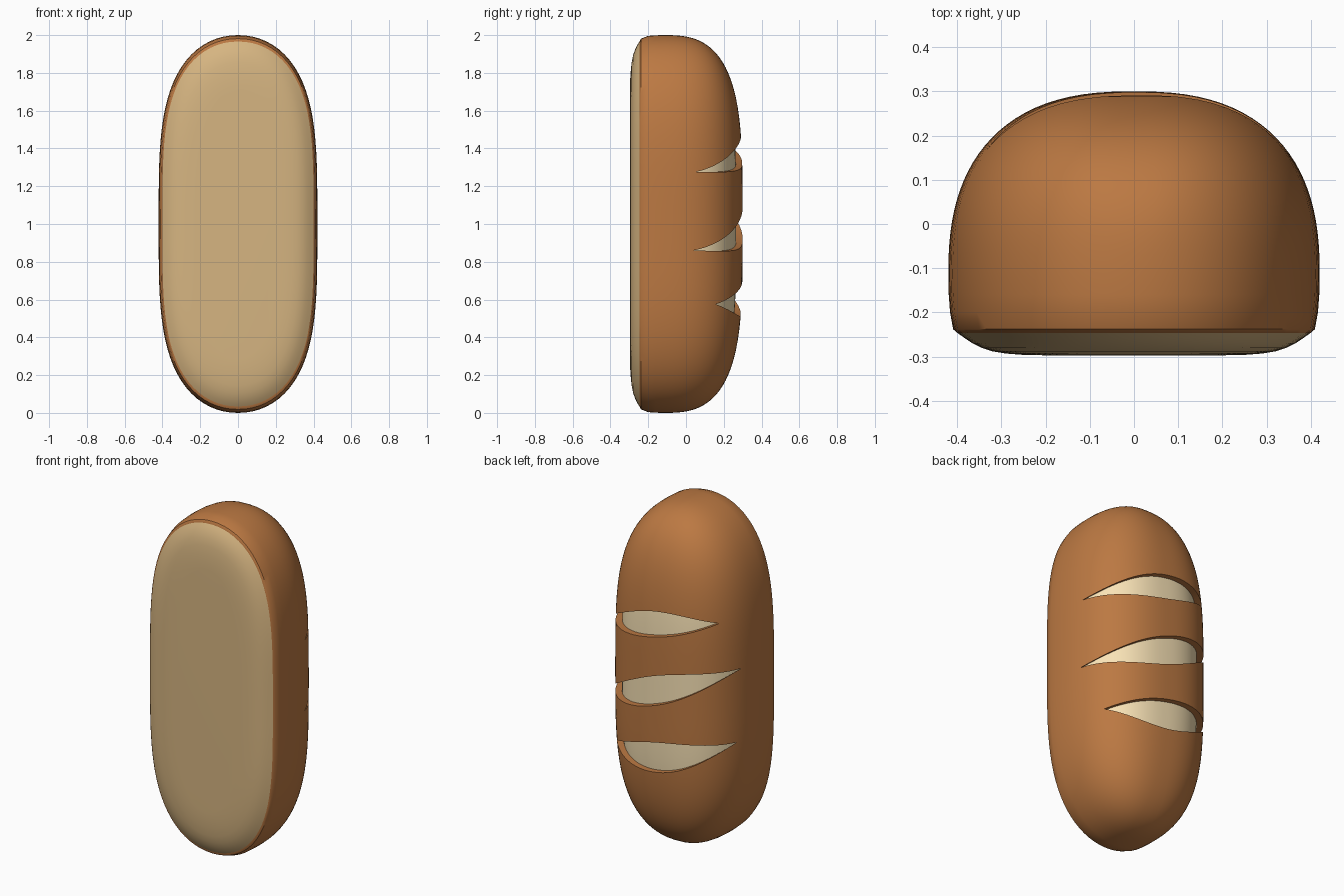
import bpy, bmesh
from math import sin, cos, pi, radians

if "Cube" in bpy.data.objects:
    bpy.data.objects.remove(bpy.data.objects["Cube"])

N = 96          # points around each outline loop
YC = -0.12      # widest level of the loaf
R = 0.42        # half width


def material(name, rgb):
    m = bpy.data.materials.new(name)
    m.diffuse_color = (*rgb, 1)
    m.use_nodes = True
    m.node_tree.nodes["Principled BSDF"].inputs["Base Color"].default_value = m.diffuse_color
    return m


def loop(y, off, stretch=1.0):
    """Outline of the loaf at depth y, inset by off."""
    r, length = R - off, 1 - off * stretch
    v = min(1, max(0, (y - YC) / r))
    tm = (1 - v ** (1 / 0.35)) ** (1 / 3.7)
    pts = []
    for i in range(N):
        a = 2 * pi * i / N
        t = tm * abs(sin(a))
        s = max(0, 1 - t ** 3.7)
        x = 0
        if i not in (N // 4, 3 * N // 4):
            x = r * s ** 0.48 * max(0, 1 - (v / s ** 0.35) ** 2.5) ** 0.4
        pts.append((x if cos(a) >= 0 else -x, y,
                    1 + length * t * (1 if sin(a) >= 0 else -1)))
    return pts


def dome(off, steps=26):
    """Loops from the widest level up to just under the crown."""
    return [loop(YC + (R - off) * sin(pi / 2 * i / steps), off) for i in range(steps)]


def crown(off):
    return (0, YC + R - off, 1)


def make_object(name, bm, mat=None):
    bmesh.ops.recalc_face_normals(bm, faces=bm.faces)
    me = bpy.data.meshes.new(name)
    bm.to_mesh(me)
    bm.free()
    ob = bpy.data.objects.new(name, me)
    bpy.context.collection.objects.link(ob)
    if mat:
        me.materials.append(mat)
    return ob


def loft(name, start, loops, end, mat):
    bm = bmesh.new()
    rings = [[bm.verts.new(p) for p in lp] for lp in loops]
    for a, b in zip(rings, rings[1:]):
        for i in range(N):
            j = (i + 1) % N
            bm.faces.new((a[i], a[j], b[j], b[i]))
    for pole, ring in ((start, rings[0]), (end, rings[-1])):
        if pole is None:
            bm.faces.new(ring)
        else:
            c = bm.verts.new(pole)
            for i in range(N):
                bm.faces.new((c, ring[i], ring[(i + 1) % N]))
    return make_object(name, bm, mat)


def smooth(ob, angle):
    bpy.ops.object.select_all(action='DESELECT')
    ob.select_set(True)
    bpy.context.view_layer.objects.active = ob
    bpy.ops.object.shade_smooth_by_angle(angle=radians(angle))


crust_mat = material("crust", (0.50, 0.19, 0.055))
crumb_mat = material("crumb", (0.95, 0.77, 0.47))
base_mat = material("base", (0.67, 0.46, 0.22))

# Crust: a shell, inner dome -> rim -> outer dome
inner = dome(0.06)[::-1] + [loop(-0.245, 0.06)]
rim = [loop(-0.246, 0.02, 1.7), loop(-0.238, 0.011, 1.7), loop(-0.2, 0.004), loop(-0.16, 0.001)]
crust = loft("crust", crown(0.06), inner + rim + dome(0), crown(0), crust_mat)

# Crumb: inner dough seen in the slashes, with the soft-edged flat base
base = [loop(-0.24, 0.034, 1.5), loop(-0.246, 0.02, 1.7)]
for y, off, k in ((-0.258, 0.037, 1.4), (-0.27, 0.055, 1.4), (-0.28, 0.075, 1.4),
                  (-0.288, 0.1, 1.45), (-0.293, 0.13, 1.5), (-0.296, 0.17, 1.4),
                  (-0.297, 0.22, 1.3)):
    base.append(loop(y, off, k))
crumb = loft("crumb", crown(0.034), dome(0.034)[::-1] + base, None, crumb_mat)
crumb.data.materials.append(base_mat)
for p in crumb.data.polygons:
    p.material_index = 1 if p.center.y < -0.2 else 0

# Slashes: leaf-shaped cuts through the crust (x0, z0, x1, z1, rise, drop)
for x0, z0, x1, z1, up, down in ((0.40, 1.275, -0.335, 1.44, 0.105, 0.045),
                                 (0.405, 0.86, -0.40, 1.15, 0.085, 0.09),
                                 (0.342, 0.575, -0.39, 0.72, 0.055, 0.125)):
    n = 28
    outline = []
    for i in range(2 * n):
        u = i / n if i <= n else 2 - i / n
        bulge = (up if i <= n else -down) * 4 * u * (1 - u)
        outline.append((x0 + (x1 - x0) * u, z0 + (z1 - z0) * u + bulge))
    bm = bmesh.new()
    face = bm.faces.new([bm.verts.new((x, -0.03, z)) for x, z in outline])
    ext = bmesh.ops.extrude_face_region(bm, geom=[face])
    for v in [g for g in ext["geom"] if isinstance(g, bmesh.types.BMVert)]:
        v.co.y = 0.5
    cutter = make_object("slash_cutter", bm)
    cutter.hide_render = True
    mod = crust.modifiers.new("slash", 'BOOLEAN')
    mod.operation, mod.solver, mod.object = 'DIFFERENCE', 'EXACT', cutter
    bpy.context.view_layer.objects.active = crust
    bpy.ops.object.modifier_apply(modifier=mod.name)
    bpy.data.objects.remove(cutter)

smooth(crust, 40)
smooth(crumb, 40)
